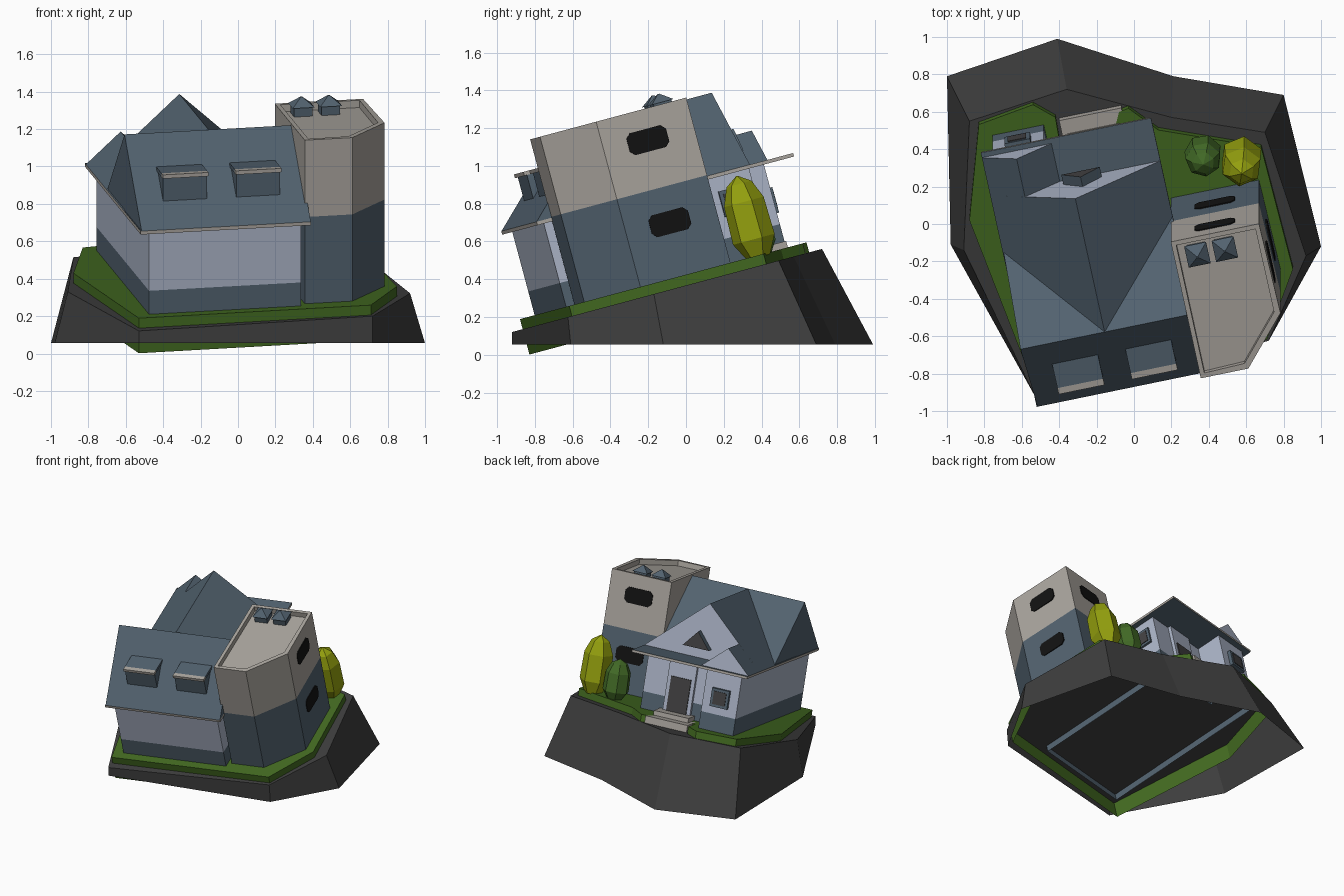
import bpy, bmesh, math
from mathutils import Matrix, Vector

if "Cube" in bpy.data.objects:
    bpy.data.objects.remove(bpy.data.objects["Cube"])

TILT = Matrix.Rotation(math.radians(15), 4, 'X')         # sloping site
HOUSE = TILT @ Matrix.Rotation(math.radians(12), 4, 'Z')  # house turned on the site


def mat(name, r, g, b):
    m = bpy.data.materials.new(name)
    m.diffuse_color = [*(((c / 255 + 0.055) / 1.055) ** 2.4 for c in (r, g, b)), 1]
    m.use_nodes = True
    m.node_tree.nodes["Principled BSDF"].inputs["Base Color"].default_value = m.diffuse_color
    return m


SLATE = mat("slate blue", 82, 98, 111)
WALL = mat("pale wall", 172, 181, 200)
STONE = mat("warm grey", 170, 165, 158)
ROCK = mat("dark rock", 62, 62, 62)
GRASS = mat("grass green", 67, 107, 33)
LIME = mat("lime foliage", 148, 160, 14)
LEAF = mat("green foliage", 66, 106, 38)
GLASS = mat("black glass", 18, 18, 18)
DOOR = mat("dark door", 66, 65, 66)


def finish(name, bm, mats, M, rule=None):
    """Turn a bmesh into an object, colouring faces by rule(centre, normal)."""
    bmesh.ops.recalc_face_normals(bm, faces=bm.faces)
    bm.normal_update()
    if rule:
        for f in bm.faces:
            f.material_index = int(rule(f.calc_center_median(), f.normal))
    me = bpy.data.meshes.new(name)
    bm.to_mesh(me)
    bm.free()
    for m in mats:
        me.materials.append(m)
    ob = bpy.data.objects.new(name, me)
    ob.matrix_world = M
    bpy.context.collection.objects.link(ob)
    return ob


def loft(rings, cap0=True, cap1=True):
    """Skin a list of closed rings of equal length."""
    bm = bmesh.new()
    vs = [[bm.verts.new(p) for p in r] for r in rings]
    n = len(vs[0])
    for a, b in zip(vs, vs[1:]):
        for i in range(n):
            bm.faces.new((a[i], a[(i + 1) % n], b[(i + 1) % n], b[i]))
    if cap0:
        bm.faces.new(vs[0][::-1])
    if cap1:
        bm.faces.new(vs[-1])
    return bm


def upright(pts, w0, w1, bottom=True):
    return loft([[(x, y, w) for x, y in pts] for w in (w0, w1)], cap0=bottom)


def box(name, u0, u1, v0, v1, w0, w1, mats, rule=None):
    pts = [(u0, v0), (u1, v0), (u1, v1), (u0, v1)]
    return finish(name, upright(pts, w0, w1), mats, HOUSE, rule)


def split(bm, w):
    bmesh.ops.bisect_plane(bm, geom=bm.verts[:] + bm.edges[:] + bm.faces[:],
                           plane_co=(0, 0, w), plane_no=(0, 0, 1))


# hill: open shell from flat base to sloping top plane
base = [(-1, .79), (-.41, .99), (.21, .79), (.8, .69), (1, -.12), (.72, -.61), (-.53, -.92), (-.98, -.11)]
rim = [(-.88, .55), (-.36, .72), (.2, .57), (.7, .49), (.92, -.17), (.72, -.625), (-.53, -.92), (-.91, -.14)]
finish("hill", loft([[(x, y, .055) for x, y in base],
                     [(x, y, (.355 + .259 * y) / .966) for x, y in rim]], cap0=False), [ROCK], Matrix())

# lawn with a notch for the steps
lawn = [(-.83, .66), (-.54, .77), (-.42, .70), (-.40, .58), (-.10, .65), (-.08, .73), (-.03, .75), (.13, .63),
        (.68, .535), (.85, -.14), (.71, -.53), (-.53, -.80), (-.88, .13)]
finish("lawn", upright(lawn, .216, .41, bottom=False), [GRASS], TILT)

# house walls with a slate plinth
plan = [(-.615, -.605), (.215, -.605), (.215, .545), (-.335, .545), (-.335, .745), (-.615, .745)]
bm = upright(plan, .30, .87, bottom=False)
split(bm, .54)
finish("house_walls", bm, [WALL, SLATE], HOUSE, lambda c, n: c.z < .54)

# eaves plate: slate faces, grey edge
box("eaves", -.67, .26, -.65, .787, .866, .885, [SLATE, STONE], lambda c, n: abs(n.z) < .5)


# gable roofs
def roof(name, tri, a, b, along_u, gable):
    if along_u:
        rings = [[(t, p, w) for p, w in tri] for t in (a, b)]
    else:
        rings = [[(p, t, w) for p, w in tri] for t in (a, b)]
    finish(name, loft(rings), [SLATE, gable], HOUSE, lambda c, n: abs(n.z) < .1)


roof("front_roof", [(-.65, .885), (.23, .885), (-.21, 1.305)], -.665, .26, True, SLATE)
roof("cross_roof", [(-.67, .885), (.26, .885), (-.205, 1.305)], -.21, .545, False, WALL)
roof("wing_roof", [(-.67, .885), (-.29, .885), (-.48, 1.056)], .545, .76, False, WALL)
roof("gable_window", [(-.27, .965), (-.06, .965), (-.165, 1.09)], .53, .60, False, DOOR)

# front roof dormers with grey fascia
for i, u in enumerate((-.52, -.12)):
    box(f"dormer_{i + 1}", u, u + .24, -.52, -.34, .98, 1.145, [SLATE])
    box(f"dormer_trim_{i + 1}", u - .005, u + .245, -.535, -.50, 1.137, 1.158, [STONE])
    box(f"dormer_top_{i + 1}", u - .005, u + .245, -.50, -.355, 1.137, 1.158, [SLATE])

# tower: slate below, grey above, sunken roof
tower = [(.245, -.565), (.505, -.565), (.737, -.30), (.727, .207), (.245, .207)]
bm = upright(tower, .37, 1.315)
split(bm, .89)
bmesh.ops.recalc_face_normals(bm, faces=bm.faces)
top = max(bm.faces, key=lambda f: f.calc_center_median().z)
bmesh.ops.inset_individual(bm, faces=[top], thickness=.035)
bmesh.ops.inset_individual(bm, faces=[top], thickness=.001, depth=-.04)
finish("tower", bm, [STONE, SLATE], HOUSE, lambda c, n: c.z < .89)

# pyramid skylights
for i, u in enumerate((.37, .52)):
    rings = [[(u + h * a, .11 + h * b, w) for a, b in ((-1, -1), (1, -1), (1, 1), (-1, 1))]
             for h, w in ((.05, 1.27), (.05, 1.325), (.06, 1.325), (.004, 1.372))]
    finish(f"skylight_{i + 1}", loft(rings), [SLATE], HOUSE)

# rounded tower windows as thin plates
pill = [(.11, .035), (.085, .06), (-.085, .06), (-.11, .035), (-.11, -.035), (-.085, -.06), (.085, -.06), (.11, -.035)]
for i, w in enumerate((1.15, .70)):
    side = [[(x, -.055 + a, w + b) for a, b in pill] for x in (.727, .739)]
    back = [[(.485 + a, y, w + b) for a, b in pill] for y in (.205, .213)]
    finish(f"tower_side_window_{i + 1}", loft(side), [GLASS], HOUSE)
    finish(f"tower_back_window_{i + 1}", loft(back), [GLASS], HOUSE)

# entrance, door, steps
box("entrance_surround", -.19, .03, .54, .57, .40, .866, [WALL])
box("door", -.16, 0, .565, .578, .43, .71, [DOOR])
box("upper_step", -.22, .06, .54, .67, .36, .445, [STONE])
box("lower_step", -.25, .09, .54, .75, .34, .41, [STONE])

# small house windows
box("wing_window_frame", -.545, -.405, .74, .772, .60, .74, [SLATE])
box("wing_window_glass", -.525, -.425, .77, .777, .62, .72, [DOOR])
box("side_window_frame", .21, .232, .35, .49, .65, .79, [SLATE])
box("side_window_glass", .23, .237, .37, .47, .67, .77, [DOOR])


# faceted trees
def tree(name, x, s, w, r, h, m, sides):
    prof = [(.55, 0), (1, .22), (.95, .68), (.6, .9), (.03, 1)]
    rings = [[(x + r * k * math.cos(2 * math.pi * j / sides + .4), s + r * k * math.sin(2 * math.pi * j / sides + .4),
               w + h * t) for j in range(sides)] for k, t in prof]
    finish(name, loft(rings), [m], TILT)


tree("lime_tree", .575, .505, .40, .115, .445, LIME, 6)
tree("green_tree", .37, .52, .40, .10, .31, LEAF, 7)
